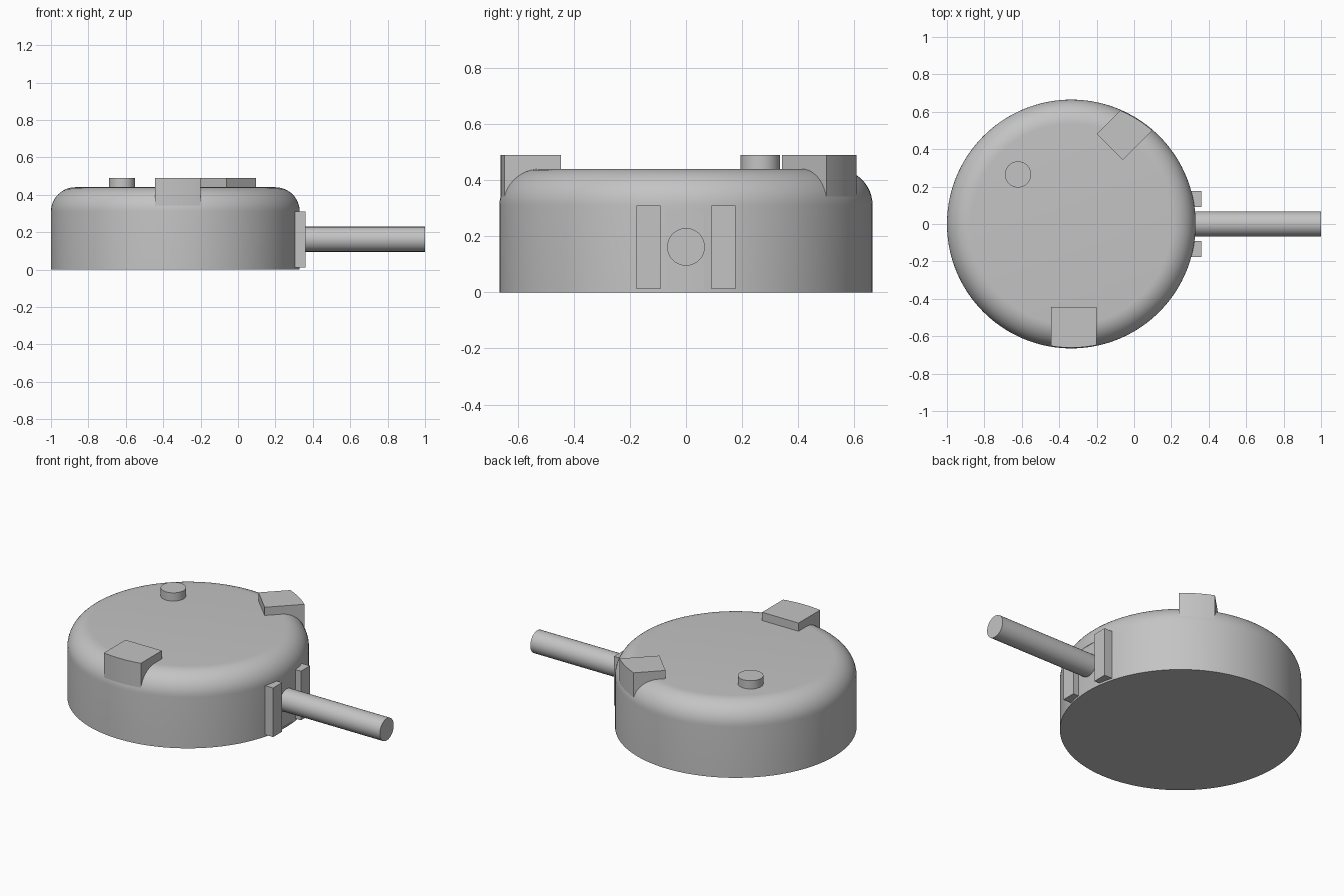
import bpy, bmesh, math
from mathutils import Vector

cube = bpy.data.objects.get("Cube")
if cube:
    bpy.data.objects.remove(cube, do_unlink=True)

CENTRE = Vector((-0.335, 0, 0))
RADIUS, HEIGHT, FILLET = 0.665, 0.44, 0.13
TOP = 0.49  # height of lugs and button

grey = bpy.data.materials.new("plain_grey")
grey.use_nodes = True
colour = (0.55, 0.55, 0.55, 1)
grey.diffuse_color = colour
grey.node_tree.nodes["Principled BSDF"].inputs["Base Color"].default_value = colour


def finish(name, bm, smooth=True):
    bmesh.ops.recalc_face_normals(bm, faces=bm.faces)
    mesh = bpy.data.meshes.new(name)
    bm.to_mesh(mesh)
    bm.free()
    mesh.materials.append(grey)
    obj = bpy.data.objects.new(name, mesh)
    bpy.context.collection.objects.link(obj)
    if smooth:
        smooth_object(obj)
    return obj


def smooth_object(obj):
    bpy.ops.object.select_all(action="DESELECT")
    obj.select_set(True)
    bpy.context.view_layer.objects.active = obj
    bpy.ops.object.shade_smooth_by_angle(angle=math.radians(30))


def prism(name, outline, z0, z1, smooth=True):
    """Extrude a flat outline from z0 to z1."""
    bm = bmesh.new()
    face = bm.faces.new([bm.verts.new((x, y, z0)) for x, y in outline])
    grown = bmesh.ops.extrude_face_region(bm, geom=[face])["geom"]
    verts = [g for g in grown if isinstance(g, bmesh.types.BMVert)]
    bmesh.ops.translate(bm, verts=verts, vec=(0, 0, z1 - z0))
    return finish(name, bm, smooth)


def box(name, x, y, z):
    return prism(name, [(x[0], y[0]), (x[1], y[0]), (x[1], y[1]), (x[0], y[1])],
                 *z, smooth=False)


def circle(x, y, r, n):
    return [(x + r * math.cos(math.tau * i / n), y + r * math.sin(math.tau * i / n))
            for i in range(n)]


def lug(name, angle, inner, side0, side1):
    """Block along a direction from the centre, its outer end following the body."""
    reach = RADIUS - 0.004
    along = Vector((math.cos(angle), math.sin(angle)))
    across = Vector((-along.y, along.x))
    local = [(inner, side1), (inner, side0)]
    for i in range(13):
        s = side0 + (side1 - side0) * i / 12
        local.append((math.sqrt(reach ** 2 - s ** 2), s))
    outline = [CENTRE.xy + along * a + across * s for a, s in local]
    return prism(name, outline, 0.25, TOP)


# Round body with a filleted top rim, turned from a profile
profile = [(0, 0), (RADIUS, 0)]
for i in range(13):
    a = math.pi / 2 * i / 12
    profile.append((RADIUS - FILLET + FILLET * math.cos(a),
                    HEIGHT - FILLET + FILLET * math.sin(a)))
profile.append((0, HEIGHT))
bm = bmesh.new()
points = [bm.verts.new((r, 0, z)) for r, z in profile]
edges = [bm.edges.new(pair) for pair in zip(points, points[1:])]
bmesh.ops.spin(bm, geom=points + edges, cent=(0, 0, 0), axis=(0, 0, 1),
               angle=math.tau, steps=144, use_merge=True)
bmesh.ops.remove_doubles(bm, verts=bm.verts, dist=1e-4)
bmesh.ops.translate(bm, verts=bm.verts, vec=CENTRE)
body = finish("body", bm)

# Shallow flat on the side wall where the stem leaves
cutter = box("flat_cutter", (0.327, 0.45), (-0.085, 0.085), (0.01, 0.29))
cutter.hide_render = True
cut = body.modifiers.new("flat", "BOOLEAN")
cut.object, cut.operation, cut.solver = cutter, "DIFFERENCE", "EXACT"
bpy.context.view_layer.objects.active = body
bpy.ops.object.modifier_apply(modifier=cut.name)
bpy.data.objects.remove(cutter, do_unlink=True)
smooth_object(body)

# Lugs on the rim
lug("front_lug", -math.pi / 2, 0.445, -0.11, 0.135)
lug("back_lug", math.pi / 4, 0.436, 0.048, 0.244)

# Button on top
prism("button", circle(-0.62, 0.265, 0.07, 48), 0.4, TOP)

# Guide rails either side of the stem
for name, side in (("left_rail", 1), ("right_rail", -1)):
    box(name, (0.26, 0.36), sorted((side * 0.09, side * 0.177)), (0.012, 0.31))

# Stem, a cylinder lying along x
stem = prism("stem", circle(0, 0, 0.067, 48), 0.2, 1.0)
stem.rotation_euler.y = math.pi / 2
stem.location.z = 0.162
